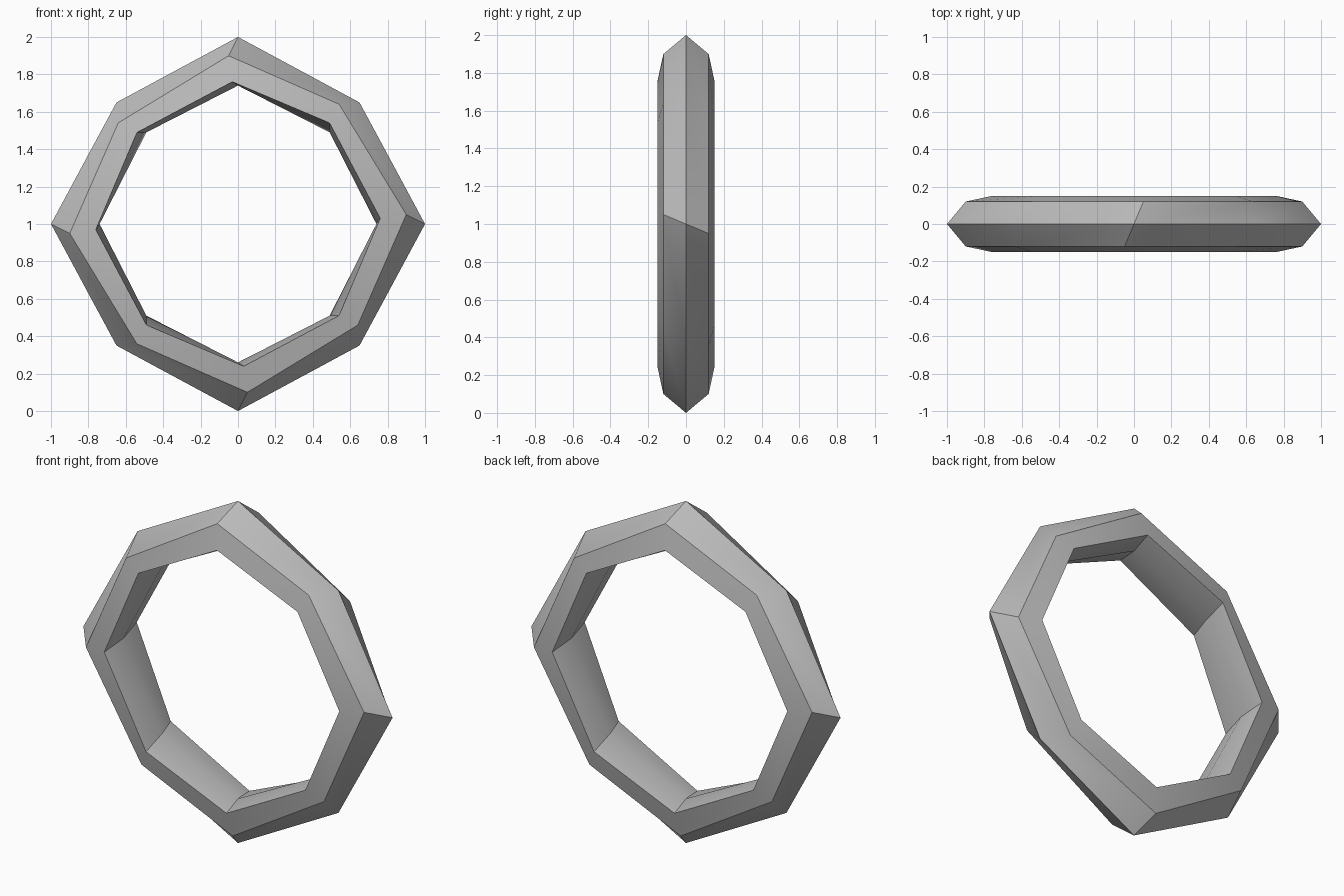
import bpy, bmesh, math

if "Cube" in bpy.data.objects:
    bpy.data.objects.remove(bpy.data.objects["Cube"])

# Cross-section of the ring, going round from the outer ridge:
# (radius at tips, radius at diagonals, y, twist at tips, twist at diagonals) in degrees
SECTION = [
    (1.00, 0.919, 0.00, 0.0, 0.0),      # outer ridge
    (0.901, 0.838, -0.12, 3.2, 4.8),    # front chamfer
    (0.761, 0.729, -0.15, 2.3, 2.8),    # front inner rim
    (0.74, 0.693, 0.00, 0.0, 0.0),      # inner waist
    (0.761, 0.729, 0.15, -2.3, -2.8),   # back inner rim
    (0.901, 0.838, 0.12, -3.2, -4.8),   # back chamfer
]
SIDES = 8

grey = bpy.data.materials.new("plain grey")
grey.diffuse_color = (0.5, 0.5, 0.5, 1)
grey.use_nodes = True
grey.node_tree.nodes["Principled BSDF"].inputs["Base Color"].default_value = grey.diffuse_color

# Twisted eight-sided ring
bm = bmesh.new()
rows = []
for k in range(SIDES):
    row = []
    for r_tip, r_diag, y, t_tip, t_diag in SECTION:
        r, t = (r_diag, t_diag) if k % 2 else (r_tip, t_tip)
        a = math.radians(k * 360 / SIDES + t)
        row.append(bm.verts.new((r * math.cos(a), y, 1 + r * math.sin(a))))
    rows.append(row)

n = len(SECTION)
for k in range(SIDES):
    a, b = rows[k], rows[(k + 1) % SIDES]
    for i in range(n):
        j = (i + 1) % n
        bm.faces.new((a[i], a[j], b[j], b[i]))
bmesh.ops.recalc_face_normals(bm, faces=bm.faces)

mesh = bpy.data.meshes.new("faceted_ring")
bm.to_mesh(mesh)
bm.free()
mesh.materials.append(grey)
ring = bpy.data.objects.new("faceted_ring", mesh)
bpy.context.collection.objects.link(ring)

# Soft shading with crisp ridges
bpy.context.view_layer.objects.active = ring
ring.select_set(True)
bpy.ops.object.shade_smooth_by_angle(angle=math.radians(30))
